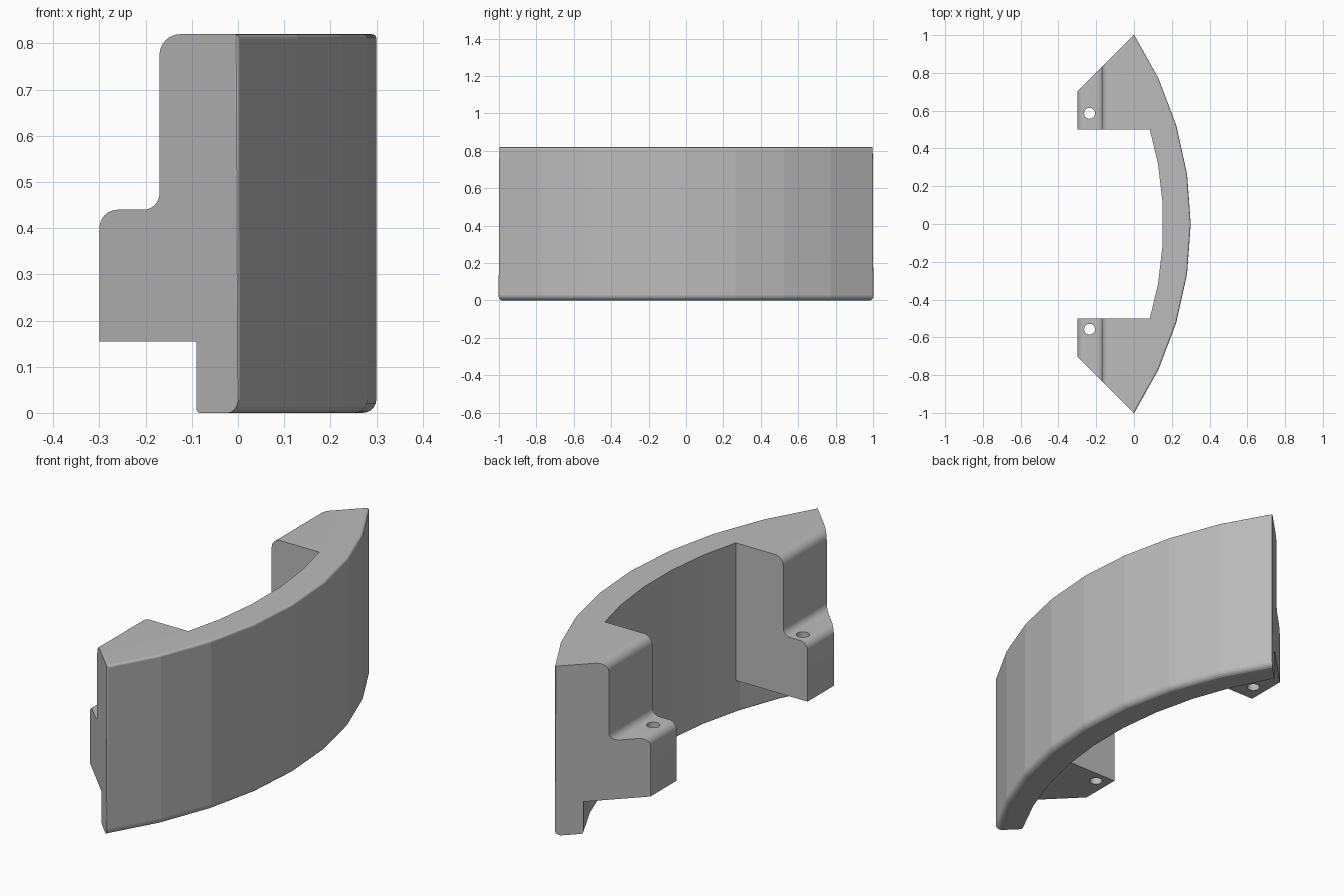
import bpy, bmesh, math
from mathutils import Vector

cube = bpy.data.objects.get("Cube")
if cube:
    bpy.data.objects.remove(cube, do_unlink=True)

TOP = 0.82
TAB_BOTTOM = 0.155

gray = bpy.data.materials.new("plain_gray")
gray.use_nodes = True
gray.diffuse_color = (0.5, 0.5, 0.5, 1)
gray.node_tree.nodes["Principled BSDF"].inputs["Base Color"].default_value = (0.5, 0.5, 0.5, 1)


def prism(points, direction):
    """Closed solid: a flat outline swept along a direction."""
    bm = bmesh.new()
    face = bm.faces.new([bm.verts.new(p) for p in points])
    swept = bmesh.ops.extrude_face_region(bm, geom=[face])["geom"]
    moved = [v for v in swept if isinstance(v, bmesh.types.BMVert)]
    bmesh.ops.translate(bm, verts=moved, vec=direction)
    bmesh.ops.recalc_face_normals(bm, faces=bm.faces[:])
    return bm


def add_object(name, bm):
    mesh = bpy.data.meshes.new(name)
    bm.to_mesh(mesh)
    bm.free()
    mesh.materials.append(gray)
    obj = bpy.data.objects.new(name, mesh)
    bpy.context.collection.objects.link(obj)
    return obj


def arc(apex, end_x, end_y, segments):
    """Symmetric bow from -end_y to end_y that peaks at x = apex."""
    sag = apex - end_x
    radius = (end_y ** 2 + sag ** 2) / (2 * sag)
    half = math.asin(end_y / radius)
    angles = [half * (2 * i / segments - 1) for i in range(segments + 1)]
    return [(apex - radius + radius * math.cos(a), radius * math.sin(a)) for a in angles]


def fillet(corner, before, after, radius, steps=8):
    """Round a right-angled profile corner."""
    c = Vector(corner)
    a = (Vector(before) - c).normalized() * radius
    b = (Vector(after) - c).normalized() * radius
    turns = [math.pi / 2 * i / steps for i in range(steps + 1)]
    return [c + a * (1 - math.sin(t)) + b * (1 - math.cos(t)) for t in turns]


def boolean(obj, cutter, operation):
    mod = obj.modifiers.new(operation.lower(), "BOOLEAN")
    mod.operation = operation
    mod.solver = "EXACT"
    mod.object = cutter
    cutter.hide_render = True
    bpy.ops.object.select_all(action="DESELECT")
    bpy.context.view_layer.objects.active = obj
    obj.select_set(True)
    bpy.ops.object.modifier_apply(modifier=mod.name)
    bpy.data.objects.remove(cutter, do_unlink=True)


# Curved band with rounded rims
outer = arc(0.3, 0.0, 1.003, 8)
inner = arc(0.155, -0.09, 0.913, 9)
bm = prism([(x, y, 0) for x, y in outer + inner[::-1]], (0, 0, TOP))


def on_curve(vert, curve):
    return any((vert.co.xy - Vector(p)).length < 0.001 for p in curve)


def rim(curve, z):
    return [e for e in bm.edges
            if all(abs(v.co.z - z) < 0.001 and on_curve(v, curve) for v in e.verts)]


bmesh.ops.bevel(bm, geom=rim(outer, 0), offset=0.03, segments=5,
                profile=0.5, affect="EDGES", clamp_overlap=True)
tips = [e for e in bm.edges if e.calc_length() > 0.5
        and all(on_curve(v, (outer[0], outer[-1])) for v in e.verts)]
bmesh.ops.bevel(bm, geom=rim(outer, TOP) + rim(inner, 0) + tips, offset=0.01,
                segments=4, profile=0.5, affect="EDGES", clamp_overlap=False)
bmesh.ops.recalc_face_normals(bm, faces=bm.faces[:])
add_object("curved_band", bm)

# Stepped side profile of the mounting blocks
top_back, step_in, step_out = (-0.17, TOP), (-0.17, 0.44), (-0.3, 0.44)
foot, far_bottom, far_top = (-0.3, TAB_BOTTOM), (0.4, TAB_BOTTOM), (0.4, TOP)
profile = [far_bottom, far_top]
profile += fillet(top_back, far_top, step_in, 0.045)
profile += fillet(step_in, top_back, step_out, 0.035)
profile += fillet(step_out, step_in, foot, 0.04)
profile.append(foot)

# Plan of one block, ending against the inside of the band
upper = [p for p in inner if p[1] > 0.5]
below = [p for p in inner if p[1] <= 0.5][-1]
t = (0.5 - below[1]) / (upper[0][1] - below[1])
corner = (below[0] + t * (upper[0][0] - below[0]), 0.5)
plan = [(-0.4, 0.5), corner] + upper + [(-0.4, 0.6)]

for name, side, hole_y in (("front_block", -1, -0.557), ("back_block", 1, 0.586)):
    block = add_object(name, prism([(x, -1.5, z) for x, z in profile], (0, 3, 0)))
    plan_cutter = add_object("plan_cutter",
                             prism([(x, y * side, -0.2) for x, y in plan], (0, 0, 1.4)))
    boolean(block, plan_cutter, "INTERSECT")
    # Screw hole through the tab
    ring = [(-0.235 + 0.029 * math.cos(math.tau * i / 24),
             hole_y + 0.029 * math.sin(math.tau * i / 24), 0) for i in range(24)]
    boolean(block, add_object("hole_cutter", prism(ring, (0, 0, 0.7))), "DIFFERENCE")
    bpy.ops.object.shade_smooth_by_angle(angle=math.radians(20))
